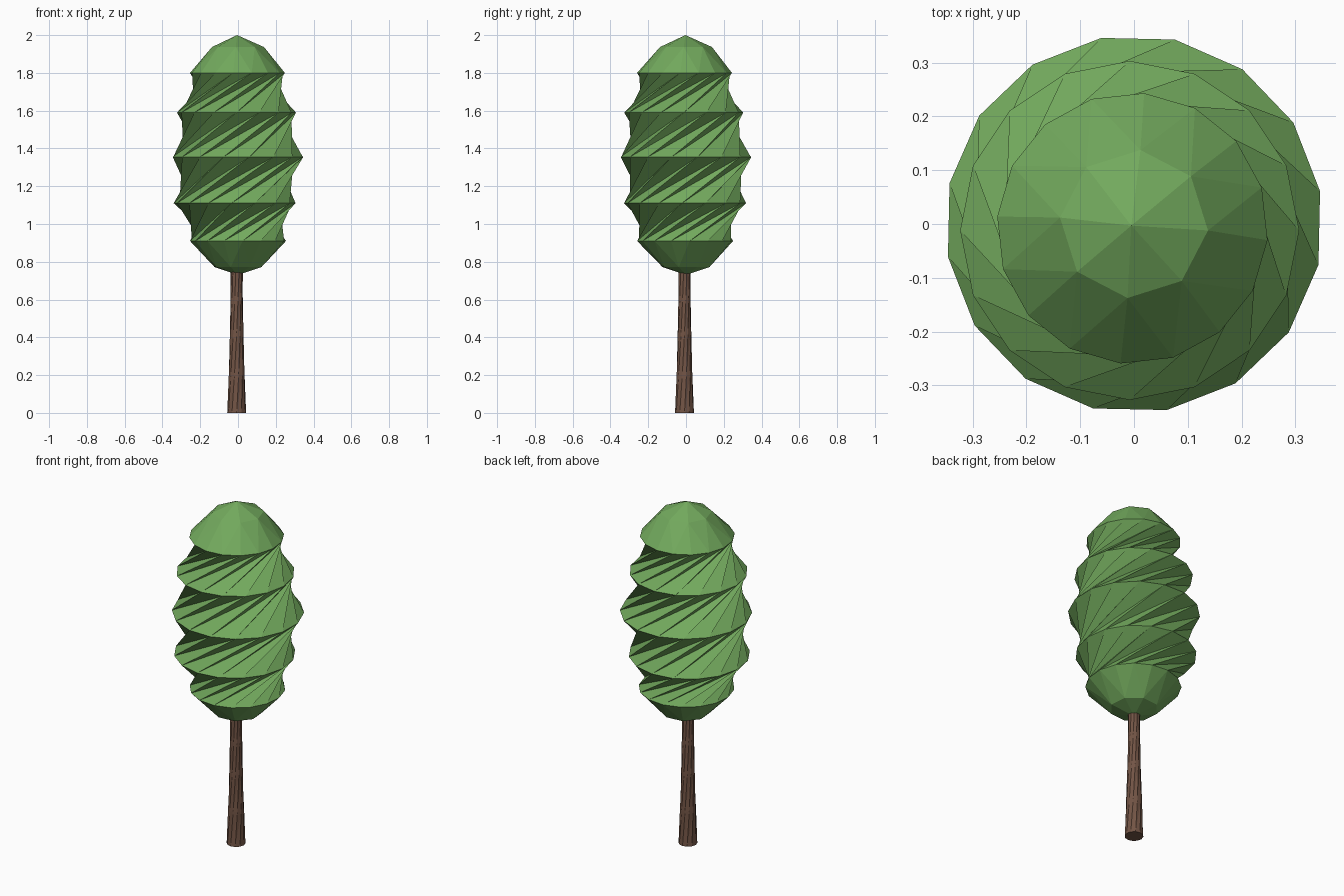
import bpy, bmesh
from math import radians, cos, sin

if "Cube" in bpy.data.objects:
    bpy.data.objects.remove(bpy.data.objects["Cube"])


def ring(bm, n, r, z, phase, ox=0.0, oy=0.0):
    return [bm.verts.new((ox + r * cos(radians(phase + 360 * i / n)),
                          oy + r * sin(radians(phase + 360 * i / n)), z)) for i in range(n)]


def twist_band(bm, lo, up):
    # rings share indices: the ridge edge joins i to i, the valley edge i to i + 1
    n = len(lo)
    for i in range(n):
        j = (i + 1) % n
        bm.faces.new((lo[i], lo[j], up[j]))
        bm.faces.new((lo[i], up[j], up[i]))


def cap(bm, rim, small, pole):
    # joins a ring of 16 to a ring of 8, then fans to the pole
    n, m = len(rim), len(small)
    for i in range(m):
        a, b, c = rim[2 * i - 1], rim[2 * i], rim[(2 * i + 1) % n]
        s, t = small[i], small[(i + 1) % m]
        bm.faces.new((a, b, s))
        bm.faces.new((b, c, s))
        bm.faces.new((c, t, s))
        bm.faces.new((s, t, pole))


def finish(bm, name, color):
    bmesh.ops.recalc_face_normals(bm, faces=bm.faces[:])
    me = bpy.data.meshes.new(name)
    bm.to_mesh(me)
    bm.free()
    ob = bpy.data.objects.new(name, me)
    bpy.context.collection.objects.link(ob)
    mat = bpy.data.materials.new(name + "_color")
    mat.diffuse_color = color
    mat.use_nodes = True
    mat.node_tree.nodes["Principled BSDF"].inputs["Base Color"].default_value = mat.diffuse_color
    me.materials.append(mat)


# Foliage: stacked rings, each turned far enough to fold the band below it
bm = bmesh.new()
levels = [  # radius, height, angle, x offset, y offset
    (0.255, 0.91, -107, 0.0, -0.005),
    (0.323, 1.11, -48, -0.018, -0.005),
    (0.351, 1.355, 10, 0.0, 0.0),
    (0.315, 1.59, 67.5, -0.008, -0.012),
    (0.252, 1.80, 130, -0.003, -0.008),
]
rings = [ring(bm, 16, *lv) for lv in levels]
for lo, up in zip(rings, rings[1:]):
    twist_band(bm, lo, up)
cap(bm, rings[-1], ring(bm, 8, 0.138, 1.937, 130), bm.verts.new((-0.005, -0.003, 2.0)))
cap(bm, rings[0], ring(bm, 8, 0.13, 0.772, -107), bm.verts.new((0, 0, 0.73)))
finish(bm, "foliage", (0.17, 0.40, 0.11, 1))

# Trunk: slim, slightly twisted and flared at the foot
bm = bmesh.new()
sections = [(0.05, 0.0, 0), (0.043, 0.2, 14), (0.036, 0.42, 30), (0.033, 0.6, 42), (0.033, 0.78, 54)]
rings = [ring(bm, 12, r, z, a, -0.007, -0.008) for r, z, a in sections]
for lo, up in zip(rings, rings[1:]):
    twist_band(bm, lo, up)
bm.faces.new(rings[0])
bm.faces.new(rings[-1])
finish(bm, "trunk", (0.17, 0.09, 0.06, 1))
